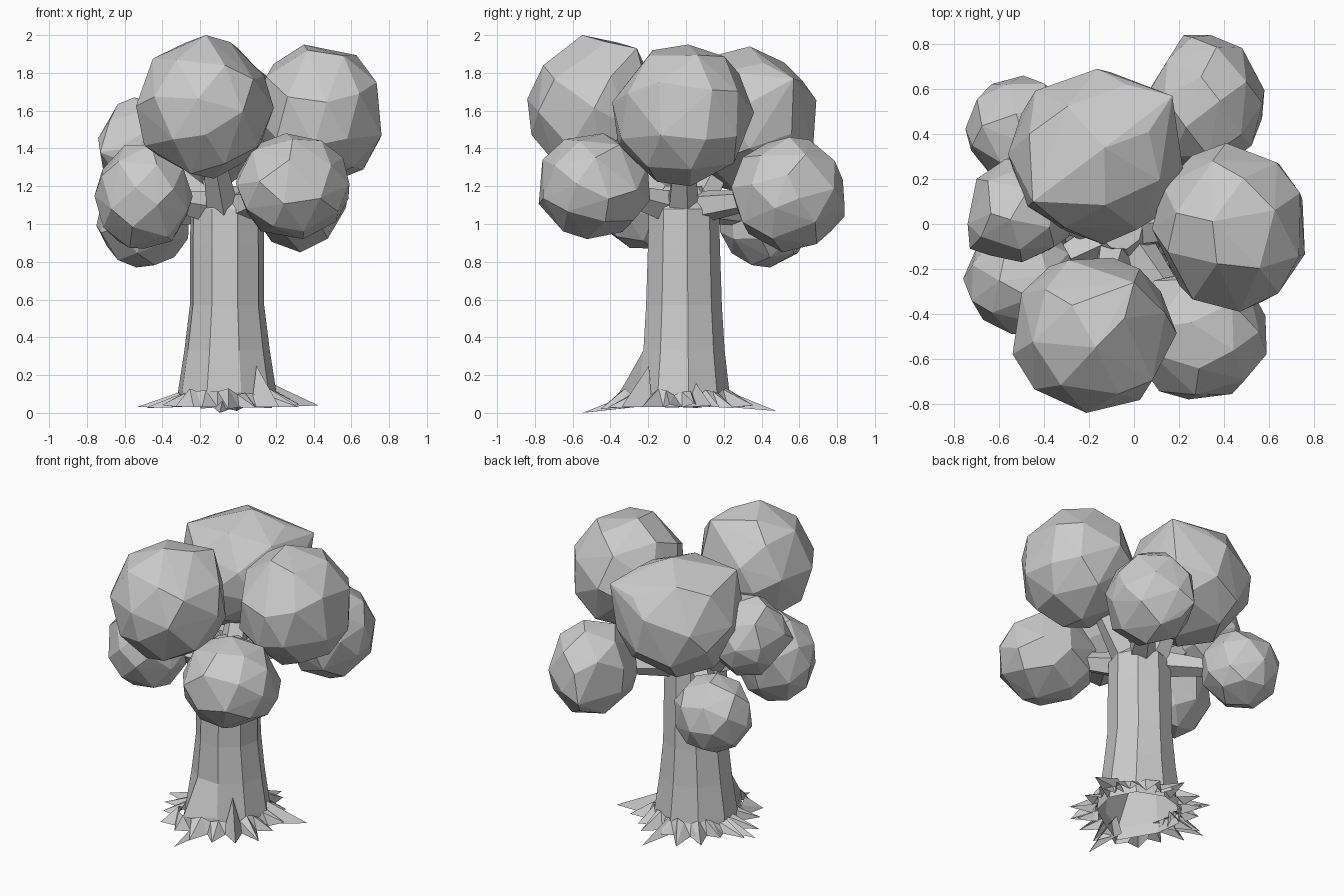
import bpy, bmesh, math, random
from mathutils import Vector, Euler

if "Cube" in bpy.data.objects:
    bpy.data.objects.remove(bpy.data.objects["Cube"])

random.seed(11)
FOOT = Vector((-0.05, -0.02, 0))


def finish(name, bm):
    bmesh.ops.recalc_face_normals(bm, faces=bm.faces)
    me = bpy.data.meshes.new(name)
    bm.to_mesh(me)
    bm.free()
    ob = bpy.data.objects.new(name, me)
    bpy.context.collection.objects.link(ob)
    return ob


def loft(bm, rings, cap_end=False):
    """Skin a list of equal-length point rings, open at the start."""
    vs = [[bm.verts.new(p) for p in r] for r in rings]
    n = len(vs[0])
    for a, b in zip(vs, vs[1:]):
        for i in range(n):
            j = (i + 1) % n
            bm.faces.new((a[i], a[j], b[j], b[i]))
    if cap_end:
        bm.faces.new(vs[-1])


def leaf_clump(name, lo, hi, corners, n=32):
    """Chunky faceted ball: evenly spread points in a box, plus pulled corners."""
    rot = Euler([random.uniform(0, 6.28) for _ in range(3)]).to_matrix()
    pts = []
    for i in range(n):
        z = 1 - (2 * i + 1) / n
        t = i * 2.39996
        r = math.sqrt(1 - z * z)
        p = Vector((r * math.cos(t), r * math.sin(t), z))
        p += Vector([random.uniform(-0.1, 0.1) for _ in range(3)])
        pts.append(rot @ p.normalized())
    for k in range(3):
        a, b = min(p[k] for p in pts), max(p[k] for p in pts)
        for p in pts:
            p[k] = lo[k] + (p[k] - a) / (b - a) * (hi[k] - lo[k])
    # a pulled corner replaces its nearest point
    for c in corners:
        c = Vector(c)
        pts.remove(min(pts, key=lambda p: (p - c).length))
        pts.append(c)
    bm = bmesh.new()
    res = bmesh.ops.convex_hull(bm, input=[bm.verts.new(p) for p in pts])
    bmesh.ops.delete(bm, geom=[v for v in bm.verts if not v.link_faces], context='VERTS')
    return finish(name, bm)


def branch(name, start, end, r0, r1):
    """Five-sided tapered limb."""
    q = (end - start).to_track_quat('Z', 'Y')
    bm = bmesh.new()
    loft(bm, [[p + q @ Vector((r * math.cos(t), r * math.sin(t), 0))
               for t in (i * math.tau / 5 for i in range(5))]
              for p, r in ((start, r0), (end, r1))])
    return finish(name, bm)


# Foliage: name, low corner, high corner, pulled corners
clumps = [
    ("front_top_leaves", (-0.54, -0.84, 1.24), (0.19, -0.15, 1.98),
     [(-0.17, -0.55, 2.0), (0.0, -0.26, 1.93)]),
    ("right_top_leaves", (0.08, -0.39, 1.20), (0.76, 0.36, 1.95), []),
    ("back_top_leaves", (-0.56, -0.09, 1.17), (0.22, 0.69, 1.94),
     [(0.17, 0.57, 1.77), (-0.45, 0.1, 1.85)]),
    ("back_right_leaves", (0.06, 0.24, 0.85), (0.58, 0.84, 1.46),
     [(0.22, 0.84, 1.04)]),
    ("front_right_leaves", (-0.01, -0.78, 0.92), (0.59, -0.19, 1.48), []),
    ("front_left_leaves", (-0.76, -0.49, 0.87), (-0.24, 0.00, 1.42), []),
    ("left_leaves", (-0.74, -0.17, 1.16), (-0.26, 0.29, 1.67),
     [(-0.73, -0.11, 1.38), (-0.70, 0.2, 1.42), (-0.55, 0.02, 1.67)]),
    ("back_left_leaves", (-0.75, 0.18, 0.77), (-0.26, 0.66, 1.26), []),
]
for name, lo, hi, corners in clumps:
    leaf_clump(name, lo, hi, corners)
    # limb from the trunk top into the clump
    c = (Vector(lo) + Vector(hi)) / 2
    side = Vector((c.x + 0.06, c.y + 0.02, 0)).normalized() * 0.1
    start = Vector((-0.06, -0.02, 1.09)) + side
    branch(name.replace("leaves", "branch"), start, start.lerp(c, 0.7), 0.09, 0.05)

# Trunk: nine-sided, flaring at the foot with a bulge toward the front
# ring: height, radius x, radius y, front bulge
profile = [(0.03, 0.27, 0.255, 0.11), (0.11, 0.265, 0.245, 0.11),
           (0.33, 0.23, 0.22, 0.0), (0.57, 0.2, 0.205, 0.0),
           (0.88, 0.2, 0.195, 0.0), (1.08, 0.195, 0.19, 0.0),
           (1.2, 0.1, 0.1, 0.0)]
bm = bmesh.new()
loft(bm, [[(-0.06 + rx * math.cos(t), -0.015 + ry * math.sin(t) - (bulge if i == 6 else 0), z)
           for i, t in ((i, i * math.tau / 9 + 0.12) for i in range(9))]
          for z, rx, ry, bulge in profile], cap_end=True)
finish("trunk", bm)

# Root skirt: open jagged ring of flat spikes round the foot
bm = bmesh.new()
n = 36
top, out = [], []
for i in range(n):
    t = i * math.tau / n
    d = Vector((math.cos(t), math.sin(t), 0))
    b = 0.1 * max(0, math.cos(t - math.radians(247))) ** 8
    r = random.uniform(0.34, 0.46) if i % 2 else random.uniform(0.27, 0.31)
    z = random.uniform(0.02, 0.05) if i % 2 else 0.03
    top.append(bm.verts.new(FOOT + d * (0.25 + b) + Vector((0, 0, random.uniform(0.09, 0.13)))))
    out.append(bm.verts.new(FOOT + d * (r + b * 0.7) + Vector((0, 0, z))))
for i in range(n):
    j = (i + 1) % n
    bm.faces.new((top[i], out[i], out[j]))
    bm.faces.new((top[i], out[j], top[j]))
finish("root_skirt", bm)

# Long roots: open wedges given as angle, reach, tip height, ridge height
for k, (deg, reach, z, h) in enumerate([(18, 0.5, 0.04, 0.16), (-50, 0.42, 0.03, 0.25),
                                        (-95, 0.53, 0.0, 0.12), (85, 0.5, 0.01, 0.12),
                                        (175, 0.49, 0.03, 0.12), (130, 0.45, 0.04, 0.12)]):
    t = math.radians(deg)
    d = Vector((math.cos(t), math.sin(t), 0))
    s = Vector((-d.y, d.x, 0)) * 0.06
    bm = bmesh.new()
    ridge, a, b, tip = [bm.verts.new(FOOT + p) for p in (
        d * 0.23 + Vector((0, 0, h)), d * 0.26 + s + Vector((0, 0, 0.03)),
        d * 0.26 - s + Vector((0, 0, 0.03)), d * reach + Vector((0, 0, z)))]
    bm.faces.new((ridge, a, tip))
    bm.faces.new((ridge, tip, b))
    finish("root_%d" % (k + 1), bm)
